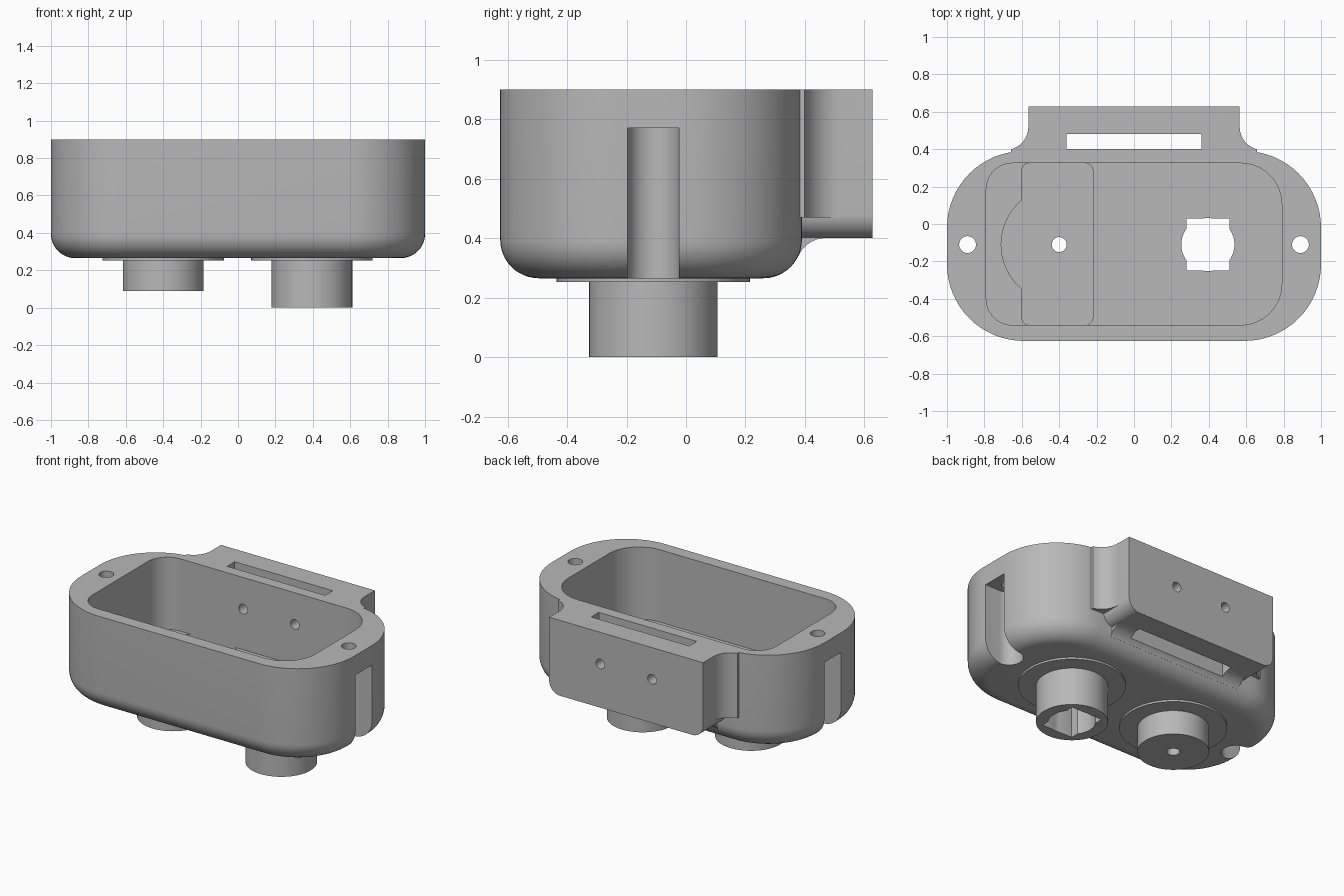
import bpy
import bmesh
from math import sin, cos, pi, radians, sqrt
from mathutils import Vector

old = bpy.data.objects.get("Cube")
if old:
    bpy.data.objects.remove(old, do_unlink=True)

grey = bpy.data.materials.new("matte grey")
grey.use_nodes = True
colour = (0.48, 0.48, 0.48, 1)
grey.diffuse_color = colour
grey.node_tree.nodes["Principled BSDF"].inputs["Base Color"].default_value = colour

MID_Y = -0.11      # line of the posts and screw holes
TOP = 0.9
BASE = 0.265


def loft(name, rings):
    """Closed solid through equal-length rings of 3D points."""
    bm = bmesh.new()
    loops = [[bm.verts.new(p) for p in ring] for ring in rings]
    n = len(loops[0])
    for a, b in zip(loops, loops[1:]):
        for i in range(n):
            j = (i + 1) % n
            bm.faces.new((a[i], a[j], b[j], b[i]))
    bm.faces.new(loops[0][::-1])
    bm.faces.new(loops[-1])
    bmesh.ops.recalc_face_normals(bm, faces=bm.faces)
    mesh = bpy.data.meshes.new(name)
    bm.to_mesh(mesh)
    bm.free()
    mesh.materials.append(grey)
    obj = bpy.data.objects.new(name, mesh)
    bpy.context.collection.objects.link(obj)
    return obj


def prism(name, points, low, high, axis="z"):
    """Extrude a 2D profile along one axis."""
    place = {"x": lambda p, h: (h, p[0], p[1]),
             "y": lambda p, h: (p[0], h, p[1]),
             "z": lambda p, h: (p[0], p[1], h)}[axis]
    return loft(name, [[place(p, h) for p in points] for h in (low, high)])


def arc(cx, cy, r, start, end, steps=16):
    angles = [radians(start + (end - start) * i / steps) for i in range(steps + 1)]
    return [(cx + r * cos(a), cy + r * sin(a)) for a in angles]


def circle(cx, cy, r, steps=64):
    return arc(cx, cy, r, 0, 360, steps)[:-1]


def rounded(x0, x1, y0, y1, radii):
    """Rounded rectangle; radii run from the lower right counterclockwise."""
    a, b, c, d = radii
    return (arc(x1 - a, y0 + a, a, -90, 0) + arc(x1 - b, y1 - b, b, 0, 90)
            + arc(x0 + c, y1 - c, c, 90, 180) + arc(x0 + d, y0 + d, d, 180, 270))


def box(name, x0, x1, y0, y1, low, high):
    return prism(name, [(x0, y0), (x1, y0), (x1, y1), (x0, y1)], low, high)


def combine(target, other, operation):
    mod = target.modifiers.new(operation, "BOOLEAN")
    mod.operation = operation
    mod.solver = "EXACT"
    mod.object = other
    bpy.context.view_layer.objects.active = target
    bpy.ops.object.modifier_apply(modifier=mod.name)
    bpy.data.objects.remove(other, do_unlink=True)


def smooth(obj):
    bpy.ops.object.select_all(action="DESELECT")
    obj.select_set(True)
    bpy.context.view_layer.objects.active = obj
    bpy.ops.object.shade_smooth_by_angle(angle=radians(30))


# Housing shell with a rolled bottom edge
roll = 0.13


def body_ring(inset, z):
    pts = rounded(-1 + inset, 1 - inset, -0.625 + inset, 0.39 - inset,
                  [0.41 - inset] * 4)
    return [(x, y, z) for x, y in pts]


rings = []
for i in range(13):
    a = pi / 2 * i / 12
    rings.append(body_ring(roll * (1 - sin(a)), BASE + roll * (1 - cos(a))))
rings.append(body_ring(0, TOP))
housing = loft("housing", rings)

# Rear mounting block, its side fillets and the cove below it
block = prism("rear_block", rounded(-0.565, 0.565, 0.4, TOP, [0.08, 0.001, 0.001, 0.08]),
              0.2, 0.628, "y")
combine(housing, block, "UNION")
for side in (-1, 1):
    flare = arc(0.69, 0.52, 0.125, 180, 255) + [(0.66, 0.3), (0.5, 0.3), (0.5, 0.52)]
    combine(housing, prism("flare", [(side * x, y) for x, y in flare], 0.47, TOP), "UNION")
cove = arc(0.47, 0.3, 0.1, 90, 156) + [(0.3, 0.35), (0.3, 0.45), (0.47, 0.45)]
combine(housing, prism("cove", cove, -0.5, 0.5, "x"), "UNION")

# Interior cavity and the stepped pocket in its floor
cavity = rounded(-0.79, 0.79, -0.54, 0.325, [0.22, 0.22, 0.14, 0.14])
combine(housing, prism("cavity", cavity, 0.42, 1.1), "DIFFERENCE")
pocket = rounded(-0.6, -0.22, -0.54, 0.325, [0.04] * 4)
combine(housing, prism("pocket", pocket, 0.33, 0.6), "DIFFERENCE")
combine(housing, prism("round_pocket", arc(-0.4, MID_Y, 0.31, 110, 250, 32), 0.33, 0.6),
        "DIFFERENCE")

# Strap slot and two cross holes in the rear block
combine(housing, box("slot", -0.36, 0.36, 0.4, 0.48, 0.1, 1.1), "DIFFERENCE")
for x in (-0.19, 0.19):
    combine(housing, prism("cross_hole", circle(x, 0.69, 0.032, 32), 0.2, 0.8, "y"),
            "DIFFERENCE")

# Screw holes with open side channels
for side in (-1, 1):
    x = side * 0.89
    channel = [(x + side * 0.3, MID_Y - 0.087)] + [
        (side * px, py) for px, py in arc(0.89, MID_Y, 0.087, 270, 90, 24)
    ] + [(x + side * 0.3, MID_Y + 0.087)]
    combine(housing, prism("channel", channel, 0.1, 0.77), "DIFFERENCE")
    combine(housing, prism("screw_hole", circle(x, MID_Y, 0.045, 32), 0.6, 1.1), "DIFFERENCE")


# Posts under the floor, each with a thin flange
def post(name, x, bottom):
    obj = prism(name, circle(x, MID_Y, 0.216), bottom, 0.3)
    combine(obj, prism("flange", circle(x, MID_Y, 0.325), 0.252, 0.28), "UNION")
    return obj


short_post = post("short_post", -0.4, 0.09)
long_post = post("long_post", 0.395, 0)

# Bores run through both posts and the housing floor
for obj, x in ((short_post, -0.4), (long_post, 0.395)):
    for target in (obj, housing):
        if obj is short_post:
            combine(target, prism("bore", circle(x, MID_Y, 0.04, 32), -0.1, 0.6), "DIFFERENCE")
        else:
            key = circle(x, MID_Y, 0.142)
            combine(target, prism("bore", key, -0.1, 0.6), "DIFFERENCE")
            combine(target, box("keyway", x - 0.115, x + 0.115, MID_Y - 0.139,
                                MID_Y + 0.139, -0.1, 0.6), "DIFFERENCE")

for obj in (housing, short_post, long_post):
    smooth(obj)
